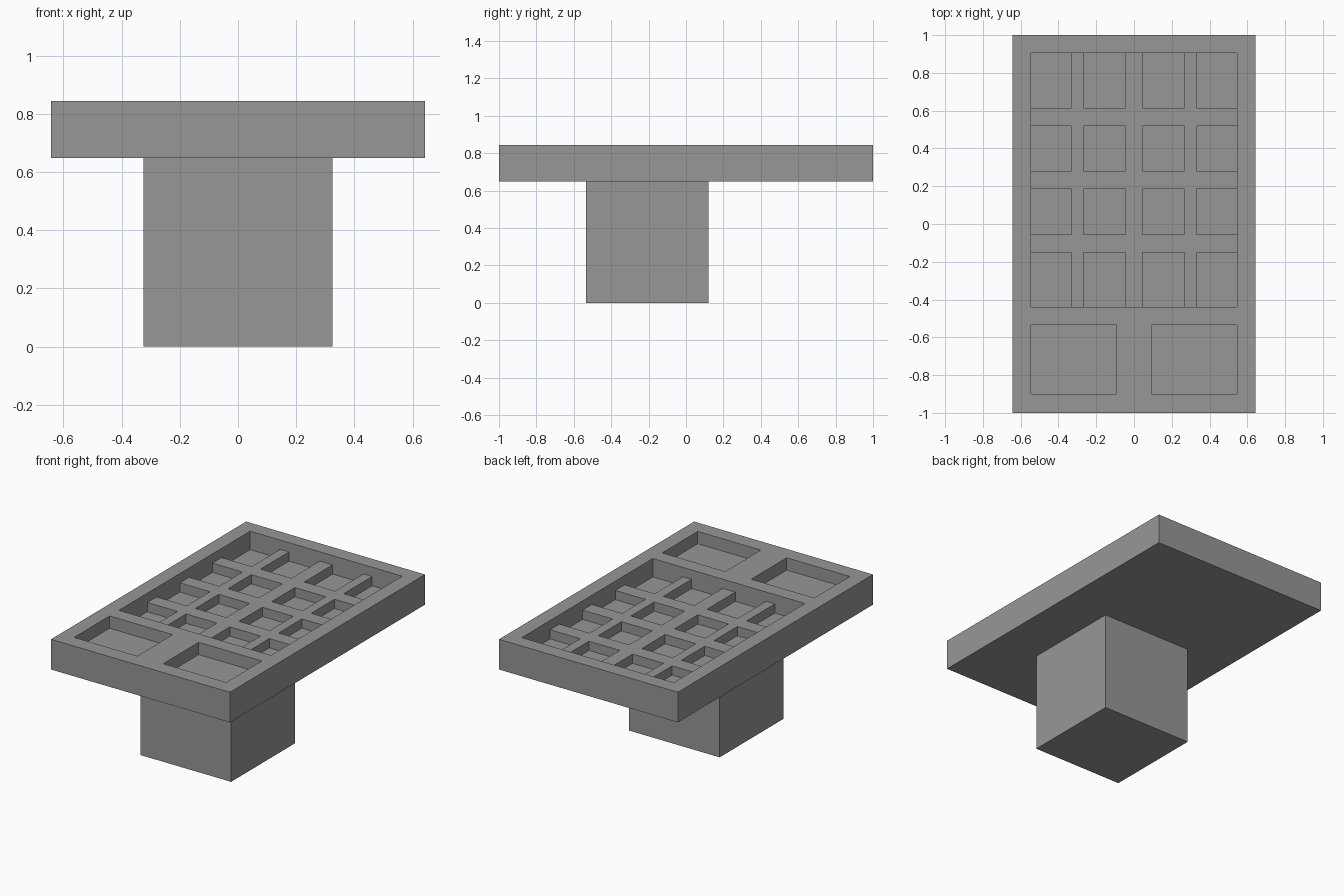
import bpy, bmesh

if "Cube" in bpy.data.objects:
    bpy.data.objects.remove(bpy.data.objects["Cube"])

# Grid lines shared by every pocket edge on the tray (x is symmetric)
HALF = [0.046, 0.093, 0.267, 0.33, 0.546, 0.642]
XS = [-x for x in reversed(HALF)] + HALF
YS = [-1.0, -0.90, -0.536, -0.44, -0.15, -0.055, 0.184, 0.28, 0.518, 0.613, 0.904, 1.0]
BOTTOM, TOP = 0.648, 0.844
LATTICE, CELL, BIN = TOP - 0.06, TOP - 0.12, TOP - 0.08

COLS = [(0.046, 0.267), (0.33, 0.546)]
ROWS = [(-0.44, -0.15), (-0.055, 0.184), (0.28, 0.518), (0.613, 0.904)]

grey = bpy.data.materials.new("dark_grey")
grey.diffuse_color = (0.31, 0.31, 0.31, 1)
grey.use_nodes = True
grey.node_tree.nodes["Principled BSDF"].inputs["Base Color"].default_value = grey.diffuse_color


def inside(v, spans):
    return any(a < v < b for a, b in spans)


def height(x, y):
    """Top surface height at a point of the tray."""
    x = abs(x)
    if x < 0.546 and -0.44 < y < 0.904:
        return CELL if inside(x, COLS) and inside(y, ROWS) else LATTICE
    if 0.093 < x < 0.546 and -0.90 < y < -0.536:
        return BIN
    return TOP


def finish(bm, name):
    bmesh.ops.recalc_face_normals(bm, faces=bm.faces)
    mesh = bpy.data.meshes.new(name)
    bm.to_mesh(mesh)
    bm.free()
    mesh.materials.append(grey)
    bpy.context.collection.objects.link(bpy.data.objects.new(name, mesh))


def sink(bm, faces, z):
    """Push a patch of faces straight down to height z, leaving walls."""
    geom = bmesh.ops.extrude_face_region(bm, geom=faces)["geom"]
    bmesh.ops.delete(bm, geom=[f for f in faces if f.is_valid], context='FACES')
    new = [g for g in geom if isinstance(g, bmesh.types.BMFace)]
    for v in {v for f in new for v in f.verts}:
        v.co.z = z
    return new


# Tray: flat grid, sorted by the height each region ends up at
bm = bmesh.new()
grid = [[bm.verts.new((x, y, TOP)) for x in XS] for y in YS]
regions = {}
for j in range(len(YS) - 1):
    for i in range(len(XS) - 1):
        f = bm.faces.new((grid[j][i], grid[j][i + 1], grid[j + 1][i + 1], grid[j + 1][i]))
        regions.setdefault(height(*f.calc_center_median().xy), []).append(f)

# Outer sides and underside
rim = [e for e in bm.edges if e.is_boundary]
side = bmesh.ops.extrude_edge_only(bm, edges=rim)["geom"]
for v in (g for g in side if isinstance(g, bmesh.types.BMVert)):
    v.co.z = BOTTOM
bmesh.ops.holes_fill(bm, edges=[e for e in bm.edges if e.is_boundary], sides=0)

# Two front bins, then the wide recess, then the sixteen cells inside it
sink(bm, regions[BIN], BIN)
recess = sink(bm, regions[LATTICE] + regions[CELL], LATTICE)
sink(bm, [f for f in recess if height(*f.calc_center_median().xy) == CELL], CELL)

# Merge coplanar grid pieces
bmesh.ops.dissolve_limit(bm, angle_limit=0.01, verts=bm.verts, edges=bm.edges)
finish(bm, "tray")

# Square pedestal
bm = bmesh.new()
bmesh.ops.create_cube(bm, size=1)
for v in bm.verts:
    v.co = (v.co.x * 0.65, v.co.y * 0.654 - 0.208, (v.co.z + 0.5) * BOTTOM)
finish(bm, "pedestal")
